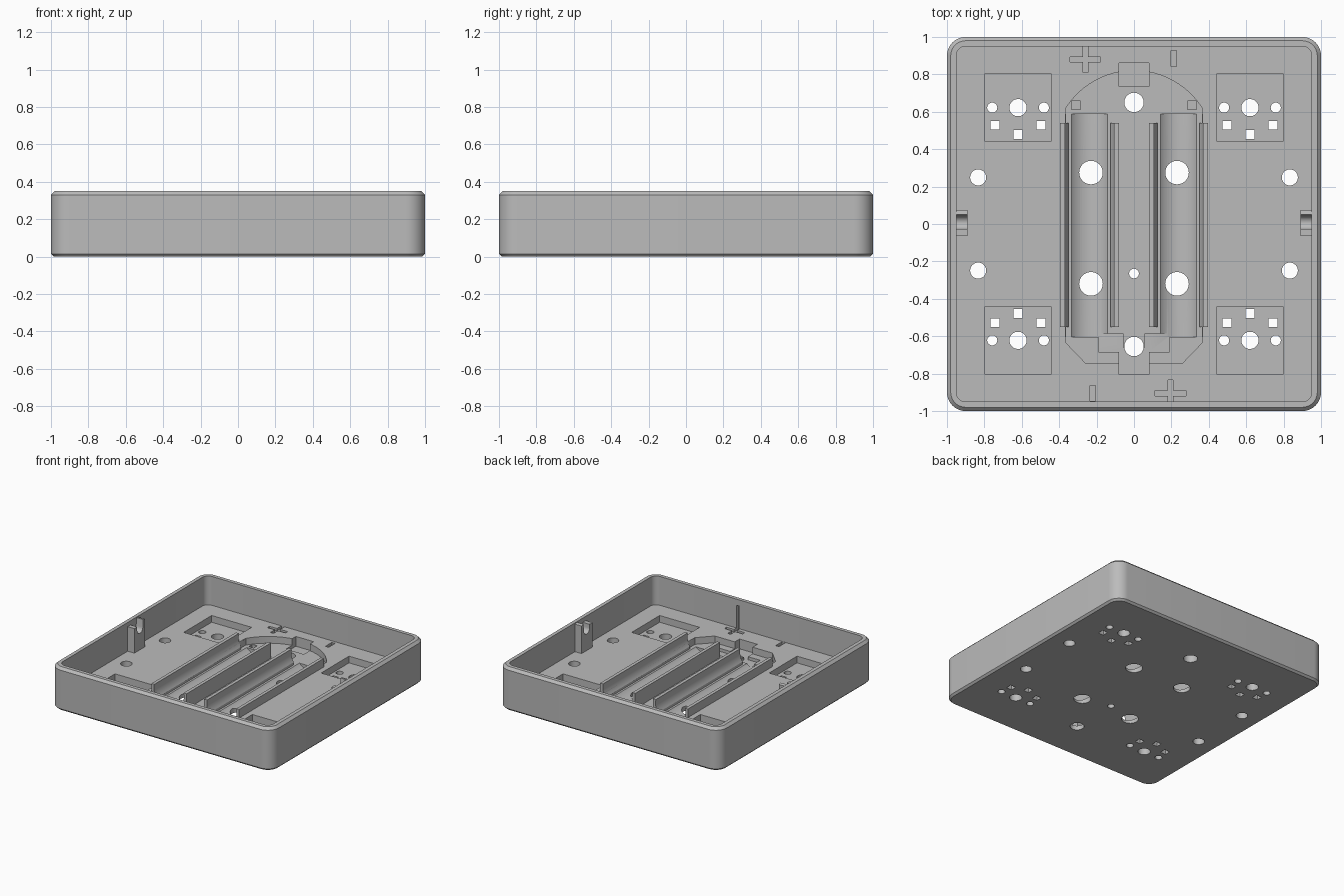
import bpy, bmesh, math

if "Cube" in bpy.data.objects:
    bpy.data.objects.remove(bpy.data.objects["Cube"])

FLOOR, POCKET, DEEP, RIM = 0.115, 0.06, 0.035, 0.35

gray = bpy.data.materials.new("matte gray")
gray.diffuse_color = (0.5, 0.5, 0.5, 1)
gray.use_nodes = True
gray.node_tree.nodes["Principled BSDF"].inputs["Base Color"].default_value = gray.diffuse_color


def finish(name, bm):
    bmesh.ops.recalc_face_normals(bm, faces=bm.faces[:])
    me = bpy.data.meshes.new(name)
    bm.to_mesh(me)
    bm.free()
    me.materials.append(gray)
    ob = bpy.data.objects.new(name, me)
    bpy.context.collection.objects.link(ob)
    return ob


def loft(bm, rings):
    """Closed solid through rings of equal point count."""
    loops = [[bm.verts.new(p) for p in r] for r in rings]
    n = len(loops[0])
    for a, b in zip(loops, loops[1:]):
        for i in range(n):
            j = (i + 1) % n
            bm.faces.new((a[i], a[j], b[j], b[i]))
    bm.faces.new(loops[0])
    bm.faces.new(loops[-1])


def prism(bm, pts, z0, z1):
    loft(bm, [[(x, y, z) for x, y in pts] for z in (z0, z1)])


def box(bm, x0, x1, y0, y1, z0, z1):
    prism(bm, [(x0, y0), (x1, y0), (x1, y1), (x0, y1)], z0, z1)


def circle(x, y, r, n=32):
    return [(x + r * math.cos(2 * math.pi * i / n),
             y + r * math.sin(2 * math.pi * i / n)) for i in range(n)]


def rounded(half, r, n=10):
    pts = []
    for q, (sx, sy) in enumerate([(1, 1), (-1, 1), (-1, -1), (1, -1)]):
        for i in range(n + 1):
            a = math.pi / 2 * (q + i / n)
            pts.append((sx * (half - r) + r * math.cos(a),
                        sy * (half - r) + r * math.sin(a)))
    return pts


def cut(ob, bm):
    cutter = finish("cutter", bm)
    cutter.hide_render = True
    mod = ob.modifiers.new("cut", 'BOOLEAN')
    mod.operation, mod.solver, mod.object = 'DIFFERENCE', 'EXACT', cutter
    bpy.context.view_layer.objects.active = ob
    bpy.ops.object.modifier_apply(modifier=mod.name)
    bpy.data.objects.remove(cutter)


def troughs():
    """Two lying cylinders the size of the cells."""
    bm = bmesh.new()
    for x in (-0.238, 0.238):
        ring = circle(x, 0.155, 0.135, 64)
        loft(bm, [[(p, y, z) for p, z in ring] for y in (-0.604, 0.589)])
    return bm


# Tray body with chamfered top and bottom edges
bm = bmesh.new()
loft(bm, [[(x, y, z) for x, y in rounded(1 - d, 0.1 - d)]
          for d, z in ((0.015, 0), (0, 0.015), (0, RIM - 0.02), (0.02, RIM))])
tray = finish("tray", bm)

# Main cavity
bm = bmesh.new()
prism(bm, rounded(0.95, 0.05), FLOOR, 0.5)
cut(tray, bm)

# Arched battery recess and four corner pockets
bm = bmesh.new()
outline = [(-0.364, -0.635), (-0.26, -0.743), (0.26, -0.743), (0.364, -0.635)]
sweep = math.asin(0.364 / 0.431)
for i in range(25):
    a = sweep * (1 - i / 12)
    outline.append((0.431 * math.sin(a), 0.389 + 0.431 * math.cos(a)))
prism(bm, outline, POCKET, 0.3)
for sx in (-1, 1):
    for sy in (-1, 1):
        x, y = 0.62 * sx, 0.623 * sy
        box(bm, x - 0.18, x + 0.18, y - 0.18, y + 0.18, POCKET, 0.3)
cut(tray, bm)

# Battery troughs
cut(tray, troughs())

# Contact slots, wire notches and dimples
bm = bmesh.new()
box(bm, -0.08, 0.08, 0.735, 0.86, DEEP, 0.3)
prism(bm, [(-0.08, -0.805), (0.08, -0.805), (0.08, -0.684), (0.19, -0.684),
           (0.19, -0.585), (0.06, -0.585), (0.06, -0.66), (-0.06, -0.66),
           (-0.06, -0.585), (-0.19, -0.585), (-0.19, -0.684), (-0.08, -0.684)],
      DEEP, 0.3)
for x in (-0.31, 0.31):
    box(bm, x - 0.023, x + 0.023, 0.612, 0.657, DEEP, 0.3)
cut(tray, bm)

# Engraved polarity marks
bm = bmesh.new()
z = FLOOR - 0.02
for x, y in ((-0.26, 0.88), (0.195, -0.905)):
    a, b, w = 0.082, 0.07, 0.014
    prism(bm, [(x - a, y - w), (x - w, y - w), (x - w, y - b), (x + w, y - b),
               (x + w, y - w), (x + a, y - w), (x + a, y + w), (x + w, y + w),
               (x + w, y + b), (x - w, y + b), (x - w, y + w), (x - a, y + w)], z, 0.3)
for x, y in ((0.213, 0.885), (-0.22, -0.905)):
    box(bm, x - 0.015, x + 0.015, y - 0.042, y + 0.042, z, 0.3)
cut(tray, bm)

# Through holes
bm = bmesh.new()
holes = [(0, 0.65, 0.052), (0, -0.655, 0.052), (0, -0.265, 0.026)]
for sx in (-1, 1):
    holes += [(0.23 * sx, 0.275, 0.063), (0.23 * sx, -0.32, 0.063)]
    for sy in (-1, 1):
        holes.append((0.833 * sx, 0.249 * sy, 0.043))
        holes.append((0.62 * sx, 0.622 * sy, 0.046))
        holes += [(0.62 * sx + d, 0.622 * sy, 0.027) for d in (-0.138, 0.138)]
        for d, y in ((-0.123, 0.528), (0, 0.478), (0.123, 0.528)):
            x, y = 0.62 * sx + d, y * sy
            box(bm, x - 0.024, x + 0.024, y - 0.024, y + 0.024, -0.1, 0.3)
for x, y, r in holes:
    prism(bm, circle(x, y, r), -0.1, 0.3)
cut(tray, bm)

# Battery rails, hollowed by the same cylinders
bm = bmesh.new()
for s in (-1, 1):
    for a, b in ((0.08, 0.125), (0.35, 0.396)):
        box(bm, min(s * a, s * b), max(s * a, s * b), -0.55, 0.54, 0.05, 0.185)
rails = finish("battery_rails", bm)
cut(rails, troughs())

# Side posts with a round notch in the top
bm = bmesh.new()
profile = [(-0.065, 0.1), (0.075, 0.1), (0.075, 0.34), (0.05, 0.345)]
for i in range(13):
    a = -math.pi * i / 12
    profile.append((0.008 + 0.036 * math.cos(a), 0.285 + 0.036 * math.sin(a)))
profile += [(-0.028, 0.315), (-0.065, 0.315)]
for x0, x1 in ((-0.96, -0.89), (0.89, 0.96)):
    loft(bm, [[(x, y, z) for y, z in profile] for x in (x0, x1)])
posts = finish("side_posts", bm)

# Smooth curved walls, crisp edges
for ob in (tray, rails, posts):
    bpy.ops.object.select_all(action='DESELECT')
    ob.select_set(True)
    bpy.context.view_layer.objects.active = ob
    bpy.ops.object.shade_smooth_by_angle(angle=math.radians(30))
